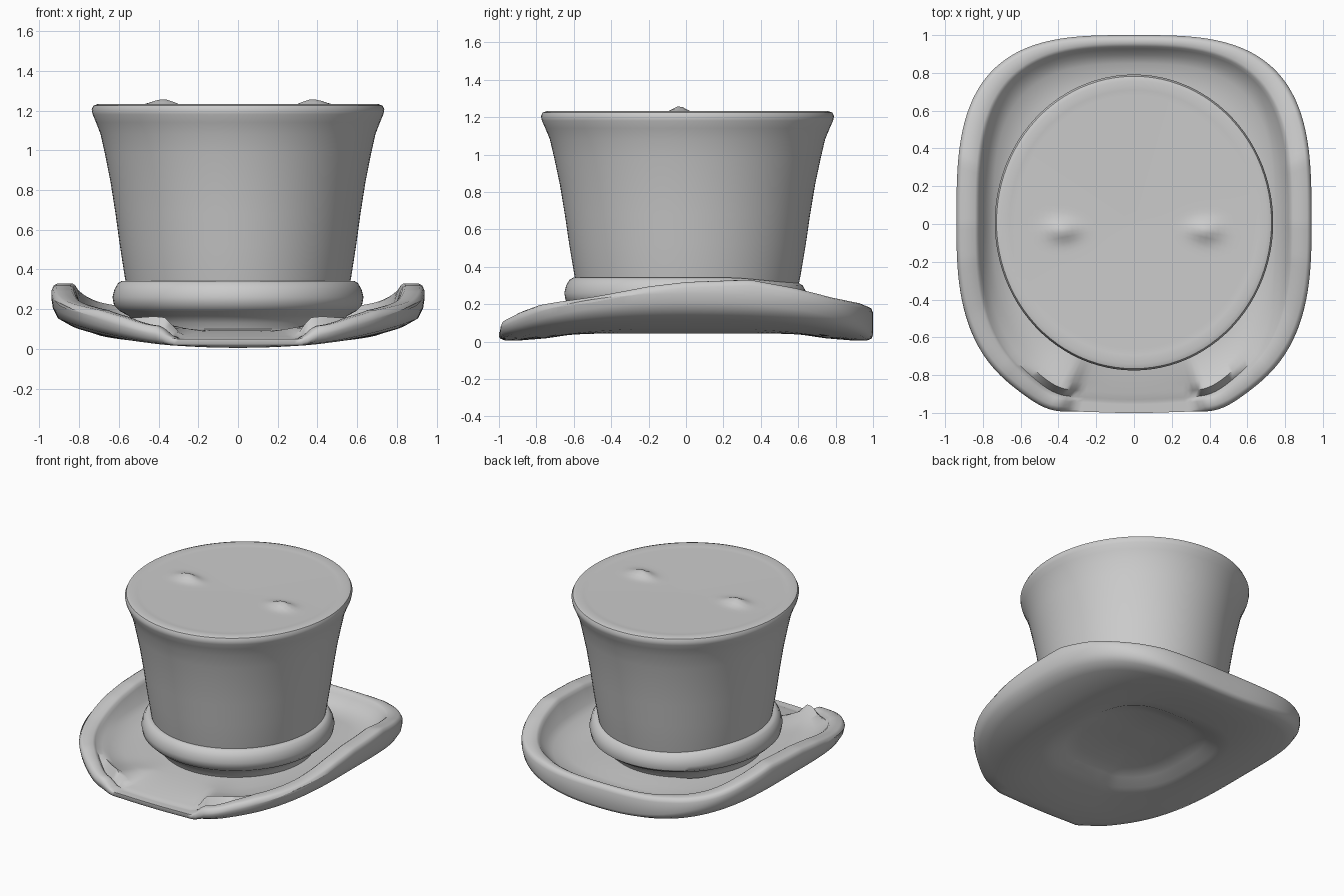
import bpy
import bmesh
import math

if "Cube" in bpy.data.objects:
    bpy.data.objects.remove(bpy.data.objects["Cube"])


def smoothstep(lo, hi, v):
    t = min(1, max(0, (v - lo) / (hi - lo)))
    return t * t * (3 - 2 * t)


def mix(a, b, t):
    return a + (b - a) * t


def interp(table, v):
    for (a, za), (b, zb) in zip(table, table[1:]):
        if v <= b:
            return mix(za, zb, max(0, (v - a) / (b - a)))
    return table[-1][1]


def skin(name, rings, cap_start=False, cap_end=False, sharp=40):
    """Bridge a list of equal-length point rings into a smooth shaded surface."""
    bm = bmesh.new()
    loops = [[bm.verts.new(p) for p in ring] for ring in rings]
    n = len(loops[0])
    for lo, hi in zip(loops, loops[1:]):
        for i in range(n):
            j = (i + 1) % n
            bm.faces.new((lo[i], lo[j], hi[j], hi[i]))
    if cap_start:
        bm.faces.new(loops[0][::-1])
    if cap_end:
        bm.faces.new(loops[-1])
    bmesh.ops.recalc_face_normals(bm, faces=bm.faces)
    mesh = bpy.data.meshes.new(name)
    bm.to_mesh(mesh)
    bm.free()
    obj = bpy.data.objects.new(name, mesh)
    bpy.context.collection.objects.link(obj)
    bpy.ops.object.select_all(action='DESELECT')
    obj.select_set(True)
    bpy.context.view_layer.objects.active = obj
    bpy.ops.object.shade_smooth_by_angle(angle=math.radians(sharp))
    return obj


def angles(n):
    return [2 * math.pi * i / n for i in range(n)]


def lathe(name, profile, y_scale, n=96, lift=None, y_mid=0.0, **caps):
    rings = []
    for r, z in profile:
        ring = []
        for a in angles(n):
            x, y = r * math.cos(a), r * math.sin(a) * y_scale + y_mid
            ring.append((x, y, z + (lift(x, y, z) if lift else 0)))
        rings.append(ring)
    return skin(name, rings, **caps)


# Crown: flared wall, rounded top edge, slightly dished lid with two small bumps
def lid_bumps(x, y, z):
    if z < 1.21:
        return 0
    return 0.037 * math.exp(-((abs(x) - 0.38) / 0.08) ** 2 - ((y + 0.035) / 0.05) ** 2)


wall = [(0.555, 0.28), (0.57, 0.36), (0.595, 0.52), (0.617, 0.68), (0.642, 0.84),
        (0.67, 0.98), (0.692, 1.08), (0.715, 1.14), (0.732, 1.18), (0.737, 1.205),
        (0.728, 1.225), (0.705, 1.233)]
lid = [(0.66 - 0.03 * i, 1.226 - 0.0005 * i) for i in range(22)]
lathe("crown", wall + lid, 1.063, lift=lid_bumps, y_mid=0.008, cap_end=True)


# Band: rolled ring around the crown base, tucked in underneath, lower at the back
def band_tilt(x, y, z):
    return -0.03 * smoothstep(0.2, 0.65, y) * smoothstep(0.1, 0.3, z)


lathe("band", [(0.50, 0.08), (0.515, 0.13), (0.55, 0.165), (0.595, 0.19), (0.625, 0.22),
               (0.632, 0.26), (0.622, 0.30), (0.605, 0.33), (0.585, 0.342), (0.555, 0.34)],
      1.03, lift=band_tilt)

# Brim: squarish oval with a curled rim that drops away at the front
RIM_HEIGHT = [(-1.0, 0.11), (-0.9, 0.16), (-0.8, 0.195), (-0.7, 0.212), (-0.5, 0.24),
              (-0.2, 0.295), (0.0, 0.318), (0.35, 0.33), (0.6, 0.285), (0.8, 0.235),
              (0.95, 0.205), (1.0, 0.185)]


def brim_section(a):
    c, s = math.cos(a), math.sin(a)
    n = 3.2 if s > 0 else 2.75
    radius = ((abs(c) / 0.94) ** n + abs(s) ** n) ** (-1 / n)
    xo, yo = radius * c, radius * s
    corner = 0
    if s < 0:  # fuller front corners where the curl begins
        corner = math.exp(-((abs(xo) - 0.45) / 0.14) ** 2)
        yo = max(yo - 0.03 * corner, -0.995 if abs(xo) > 0.25 else -1)
    side = (xo / 0.94) ** 2
    curl = smoothstep(0.31, 0.42, abs(xo)) if s < 0 else 1
    top = mix(0.05, interp(RIM_HEIGHT, yo), curl)
    base = 0.045 - 0.04 * yo * yo
    w = 0.94 - 0.06 * side
    trough = 0.10 + 0.07 * side + 0.025 * corner
    section = [
        (0.10, 0.12), (0.34, 0.115), (0.43, 0.09), (0.50, 0.055), (0.58, 0.042),
        (0.75, mix(0.035, base, 0.6) + 0.03 * side), (0.90, base + 0.075 * side),
        (0.965, base + 0.11 * side), (0.992, base + 0.01 + 0.15 * side * curl),
        (1.0, mix(base + 0.02, base + 0.03 + 0.18 * side, curl)),
        (1.0, top - 0.03 * curl), (0.99, top - 0.008 * curl), (0.975, top),
        (w + 0.015, top), (w, top - 0.01 * curl),
        (w - 0.012, mix(0.055, top - 0.03, curl)),
        (w - 0.045, mix(0.06, trough + 0.02, curl)),
        (w - 0.09, mix(0.07, trough - 0.015, curl)),
        (0.72, 0.085 + 0.03 * side + 0.02 * corner), (0.62, 0.095), (0.48, 0.10)]
    return [(xo * t, yo * t, z) for t, z in section]


sections = [brim_section(a) for a in angles(200)]
skin("brim", list(zip(*sections)), cap_start=True, sharp=65)
